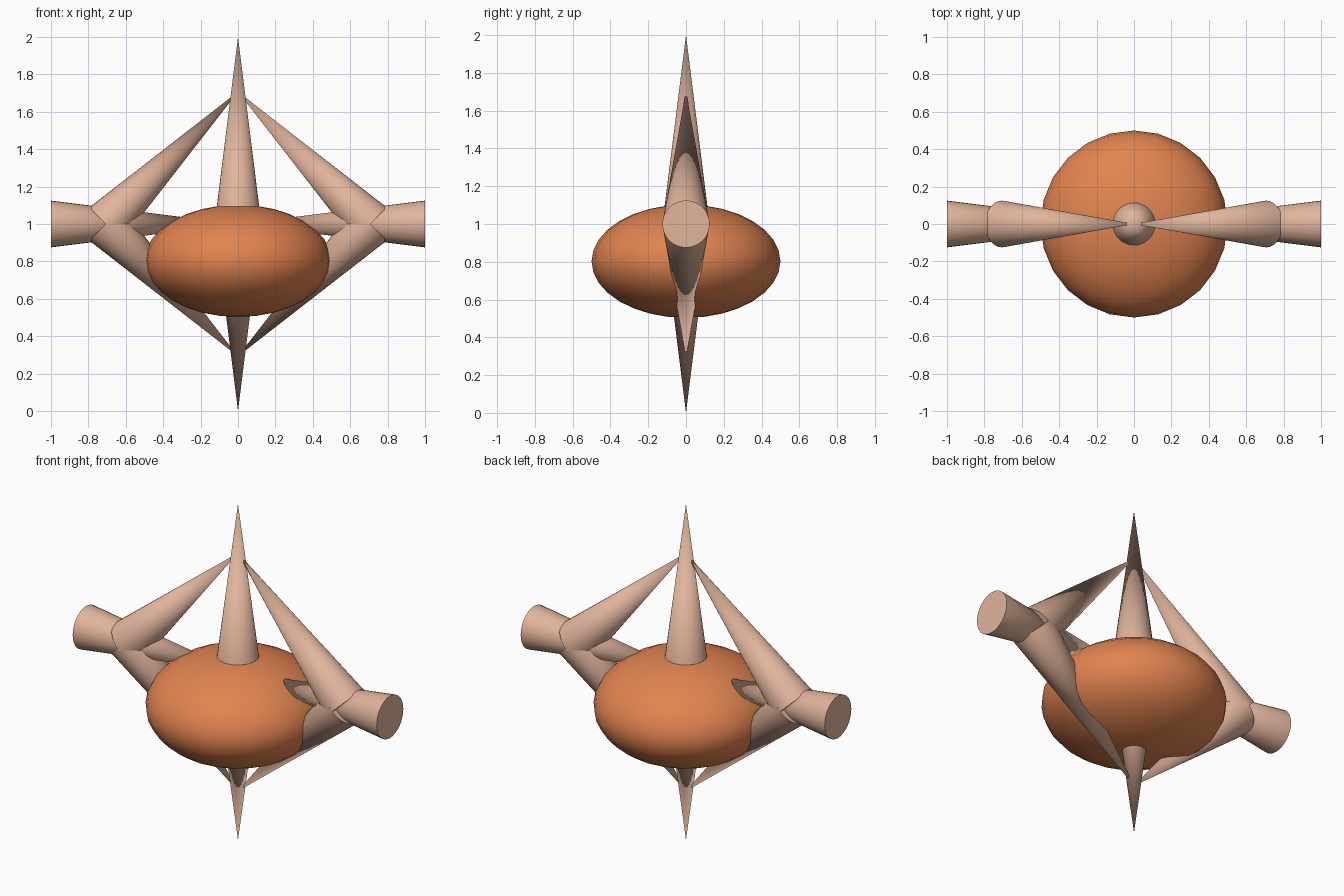
import bpy
import math
from mathutils import Vector

if "Cube" in bpy.data.objects:
    bpy.data.objects.remove(bpy.data.objects["Cube"])


def material(name, rgb):
    m = bpy.data.materials.new(name)
    m.diffuse_color = (*rgb, 1)
    m.use_nodes = True
    m.node_tree.nodes["Principled BSDF"].inputs["Base Color"].default_value = m.diffuse_color
    return m


tan = material("tan", (0.75, 0.46, 0.33))
orange = material("burnt orange", (0.75, 0.23, 0.08))


def finish(name, mat):
    ob = bpy.context.object
    ob.name = name
    ob.data.materials.append(mat)
    bpy.ops.object.shade_smooth_by_angle(angle=math.radians(40))
    return ob


def spike(name, base, tip):
    """Unit-long cone from the centre of its base to its tip."""
    base, tip = Vector(base), Vector(tip)
    axis = tip - base
    bpy.ops.mesh.primitive_cone_add(
        vertices=32, radius1=0.125, radius2=0, depth=axis.length,
        location=(base + tip) / 2,
        rotation=axis.to_track_quat('Z', 'Y').to_euler())
    finish(name, tan)


MID = 1.0
D = math.sqrt(0.5)

# Vertical spikes
spike("top_spike", (0, 0, MID), (0, 0, 2))
spike("bottom_spike", (0, 0, MID), (0, 0, 0))

# Side spikes pointing inward, and the diagonal struts
for side, s in (("left", -1), ("right", 1)):
    spike(side + "_arm", (s, 0, MID), (0, 0, MID))
    spike(side + "_upper_strut", (s * D, 0, MID), (0, 0, MID + D))
    spike(side + "_lower_strut", (s * D, 0, MID), (0, 0, MID - D))

# Flattened central body
bpy.ops.mesh.primitive_uv_sphere_add(segments=24, ring_count=16, radius=0.5,
                                     location=(0, 0, 0.803))
bpy.context.object.scale = (1, 1, 0.6)
finish("body", orange)
